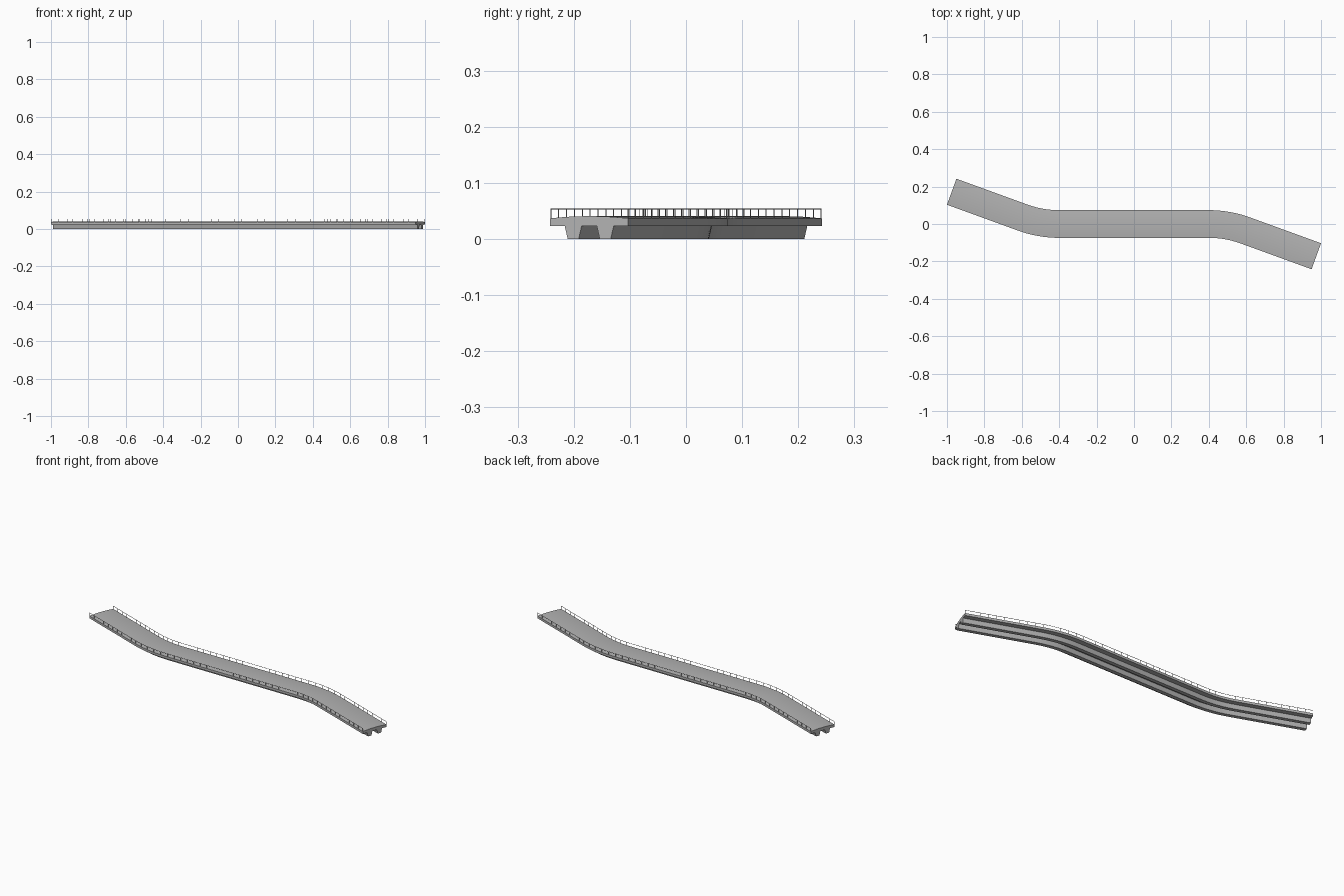
import bpy, bmesh, math
from mathutils import Vector

if "Cube" in bpy.data.objects:
    bpy.data.objects.remove(bpy.data.objects["Cube"])

# One concrete-grey colour for the whole bridge
grey = bpy.data.materials.new("concrete_grey")
grey.diffuse_color = (0.45, 0.45, 0.45, 1)
grey.use_nodes = True
grey.node_tree.nodes["Principled BSDF"].inputs["Base Color"].default_value = grey.diffuse_color

# Plan of the road centre line: straight, arc, straight, with half-turn symmetry
HALF_W = 0.074
ANGLE = math.radians(20)
ARC_START, RADIUS = 0.40, 0.571
END = Vector((0.9747, -0.1725))
ARC_END = Vector((ARC_START + RADIUS * math.sin(ANGLE), -RADIUS * (1 - math.cos(ANGLE))))
ARC_LEN = RADIUS * ANGLE
HALF_LEN = ARC_START + ARC_LEN + (END - ARC_END).length


def frame(s):
    """Point and heading on the centre line at signed distance s from the middle."""
    d, sign = abs(s), (1 if s >= 0 else -1)
    if d <= ARC_START:
        p, a = Vector((d, 0)), 0
    elif d <= ARC_START + ARC_LEN:
        a = (d - ARC_START) / RADIUS
        p = Vector((ARC_START + RADIUS * math.sin(a), -RADIUS * (1 - math.cos(a))))
    else:
        a = ANGLE
        p = ARC_END + Vector((math.cos(a), -math.sin(a))) * (d - ARC_START - ARC_LEN)
    return p * sign, -a


def place(s, off, z):
    p, a = frame(s)
    return Vector((p.x - math.sin(a) * off, p.y + math.cos(a) * off, z))


half = [ARC_START + ARC_LEN * i / 10 for i in range(11)] + [HALF_LEN]
STATIONS = [-s for s in reversed(half)] + half


def finish(name, bm):
    bmesh.ops.recalc_face_normals(bm, faces=bm.faces)
    me = bpy.data.meshes.new(name)
    bm.to_mesh(me)
    bm.free()
    me.materials.append(grey)
    ob = bpy.data.objects.new(name, me)
    bpy.context.collection.objects.link(ob)
    bpy.context.view_layer.objects.active = ob
    bpy.ops.object.select_all(action='DESELECT')
    ob.select_set(True)
    bpy.ops.object.shade_smooth_by_angle(angle=math.radians(25))
    return ob


def sweep(bm, profile, stations):
    """Carry a closed (offset, height) profile along the centre line, with end caps."""
    rings = [[bm.verts.new(place(s, o, z)) for o, z in profile] for s in stations]
    n = len(profile)
    for r0, r1 in zip(rings, rings[1:]):
        for i in range(n):
            j = (i + 1) % n
            bm.faces.new((r0[i], r0[j], r1[j], r1[i]))
    bm.faces.new(rings[0])
    bm.faces.new(rings[-1])


def box_profile(c, z0, z1, h):
    return [(c - h, z0), (c + h, z0), (c + h, z1), (c - h, z1)]


# Deck slab with a gently crowned road surface
EDGE_Z, CROWN = 0.0365, 0.004
crown = []
for i in range(9):
    t = 1 - i / 4
    crown.append((HALF_W * t, EDGE_Z + CROWN * (1 - t * t)))
bm = bmesh.new()
sweep(bm, [(-HALF_W, 0.023), (HALF_W, 0.023)] + crown, STATIONS)
finish("deck", bm)

# Two tapered girders under the deck
for side, label in ((1, "left"), (-1, "right")):
    c = 0.0304 * side
    bm = bmesh.new()
    sweep(bm, [(c - 0.0105, 0), (c + 0.0105, 0), (c + 0.016, 0.023), (c - 0.016, 0.023)], STATIONS)
    finish(label + "_girder", bm)

# Railings: thin top rail on evenly spaced posts
POSTS = 50
for side, label in ((1, "left"), (-1, "right")):
    c = (HALF_W - 0.001) * side
    bm = bmesh.new()
    sweep(bm, box_profile(c, 0.0527, 0.0542, 0.0008), STATIONS)
    for i in range(POSTS):
        s = (HALF_LEN - 0.001) * (2 * i / (POSTS - 1) - 1)
        sweep(bm, box_profile(c, 0.036, 0.053, 0.0007), [s - 0.0007, s + 0.0007])
    finish(label + "_railing", bm)
